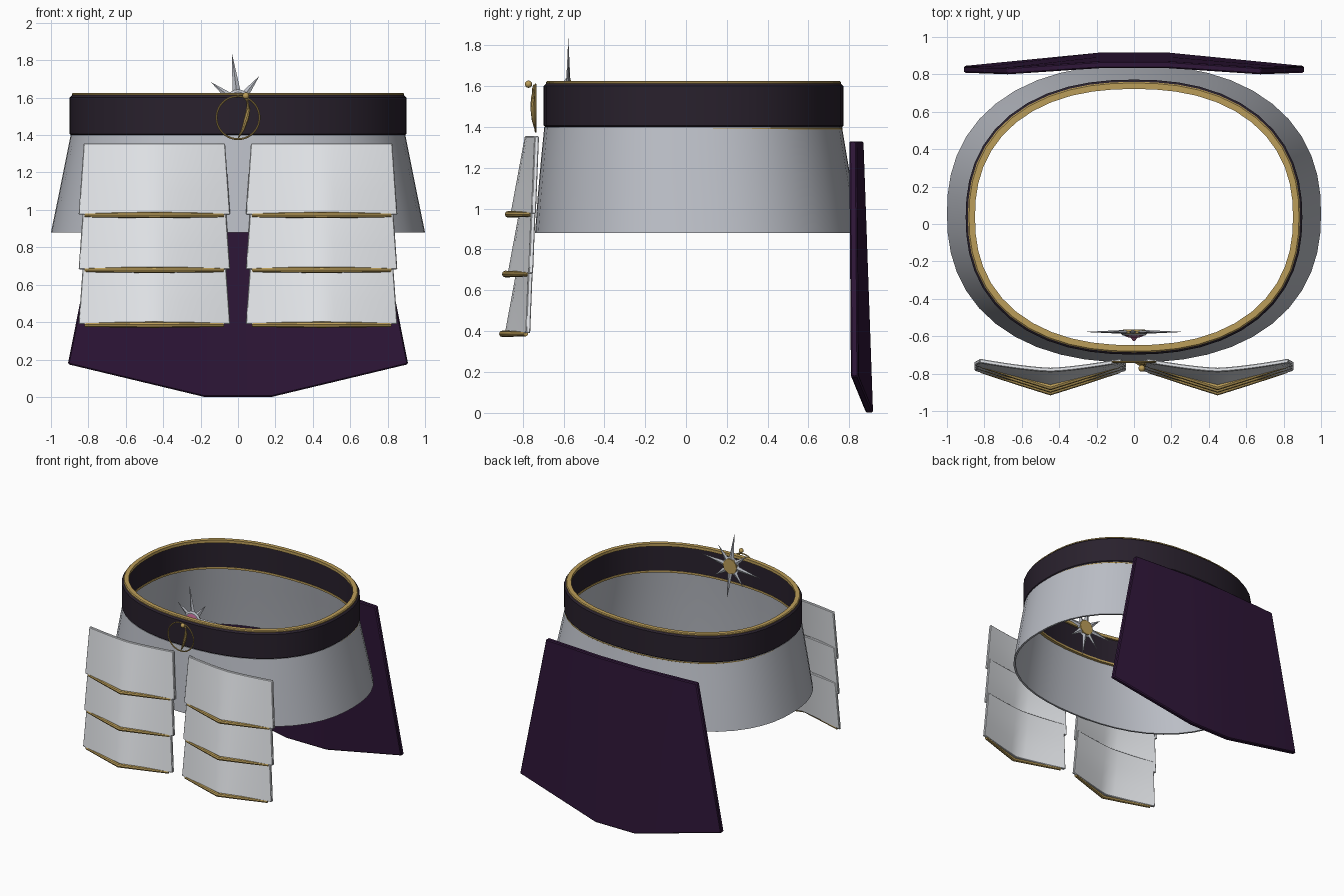
import bpy, bmesh, math
from mathutils import Vector

if "Cube" in bpy.data.objects:
    bpy.data.objects.remove(bpy.data.objects["Cube"])


def material(name, rgb):
    m = bpy.data.materials.new(name)
    m.diffuse_color = (*rgb, 1)
    m.use_nodes = True
    m.node_tree.nodes["Principled BSDF"].inputs["Base Color"].default_value = m.diffuse_color
    return m


GOLD = material("gold", (0.50, 0.34, 0.10))
DARK = material("dark_leather", (0.022, 0.015, 0.026))
CLOTH = material("purple_cloth", (0.028, 0.008, 0.04))
STEEL = material("steel", (0.50, 0.52, 0.57))
PALE = material("pale_plate", (0.80, 0.82, 0.85))
PINK = material("pink_gem", (0.45, 0.12, 0.25))


def finish(obj, mat, angle=35):
    obj.data.materials.append(mat)
    bpy.ops.object.select_all(action='DESELECT')
    bpy.context.view_layer.objects.active = obj
    obj.select_set(True)
    bpy.ops.object.shade_smooth_by_angle(angle=math.radians(angle))
    return obj


def from_bmesh(name, bm, mat, angle=35):
    bmesh.ops.recalc_face_normals(bm, faces=bm.faces)
    me = bpy.data.meshes.new(name)
    bm.to_mesh(me)
    bm.free()
    obj = bpy.data.objects.new(name, me)
    bpy.context.collection.objects.link(obj)
    return finish(obj, mat, angle)


def oval(name, profile, mat, n=48, power=2.3):
    """Closed profile of (half x, half y, centre y, z) swept round a squarish oval."""
    bm = bmesh.new()
    rings = []
    for hx, hy, cy, z in profile:
        ring = []
        for i in range(n):
            a = 2 * math.pi * i / n
            c, s = math.cos(a), math.sin(a)
            r = (abs(c) ** power + abs(s) ** power) ** (-1 / power)
            ring.append(bm.verts.new((hx * r * c, cy + hy * r * s, z)))
        rings.append(ring)
    for a, b in zip(rings, rings[1:] + rings[:1]):
        for i in range(n):
            j = (i + 1) % n
            bm.faces.new((a[i], a[j], b[j], b[i]))
    return from_bmesh(name, bm, mat)


def sheet(name, rows, thick, mat, bevel=0.004):
    """Slab from a grid of front points, thickened towards +y."""
    bm = bmesh.new()
    grids = [[[bm.verts.new((x, y + d, z)) for x, y, z in row] for row in rows]
             for d in (0, thick)]
    nr, nc = len(rows), len(rows[0])
    for g in grids:
        for r in range(nr - 1):
            for c in range(nc - 1):
                bm.faces.new((g[r][c], g[r][c + 1], g[r + 1][c + 1], g[r + 1][c]))
    border = ([(0, c) for c in range(nc)] + [(r, nc - 1) for r in range(1, nr)]
              + [(nr - 1, c) for c in range(nc - 2, -1, -1)]
              + [(r, 0) for r in range(nr - 2, 0, -1)])
    f, b = grids
    for (r, c), (s, d) in zip(border, border[1:] + border[:1]):
        bm.faces.new((f[r][c], f[s][d], b[s][d], b[r][c]))
    obj = from_bmesh(name, bm, mat, 25)
    mod = obj.modifiers.new("edge", 'BEVEL')
    mod.width = bevel
    mod.segments = 1
    return obj


def tube(name, points, radius, mat):
    """Tapered tube through (x, y, z, radius factor) points."""
    bm = bmesh.new()
    rings = []
    for i, p in enumerate(points):
        a = Vector(points[max(i - 1, 0)][:3])
        b = Vector(points[min(i + 1, len(points) - 1)][:3])
        q = (b - a).to_track_quat('Z', 'Y')
        rings.append([bm.verts.new(Vector(p[:3]) + q @ Vector((
            radius * p[3] * math.cos(k * math.pi / 4),
            radius * p[3] * math.sin(k * math.pi / 4), 0))) for k in range(8)])
    for a, b in zip(rings, rings[1:]):
        for k in range(8):
            bm.faces.new((a[k], a[(k + 1) % 8], b[(k + 1) % 8], b[k]))
    bm.faces.new(rings[0])
    bm.faces.new(rings[-1])
    return from_bmesh(name, bm, mat)


# flared waist skirt
outer = [(1.0, 0.795, 0.055, 0.88), (0.963, 0.775, 0.048, 1.06),
         (0.925, 0.75, 0.04, 1.25), (0.895, 0.73, 0.035, 1.40)]
inner = [(x - 0.015, y - 0.015, c, z) for x, y, c, z in reversed(outer)]
oval("waist_skirt", outer + inner, STEEL)


# belt with gold rims
def band(name, o, i, z0, z1, ch, mat):
    pts = [(i, z0), (o - ch, z0), (o, z0 + ch), (o, z1 - ch), (o - ch, z1), (i, z1)]
    oval(name, [(p, p - 0.165, 0.037, z) for p, z in pts], mat)


band("belt", 0.90, 0.865, 1.395, 1.613, 0.012, DARK)
band("belt_top_rim", 0.888, 0.85, 1.603, 1.626, 0.006, GOLD)
band("belt_bottom_rim", 0.896, 0.862, 1.384, 1.40, 0.005, GOLD)

# two hanging stacks of three keeled plates, each with a gold trim
for side, sx in (("left", -1), ("right", 1)):
    for k in range(3):
        dz, dy, cx = -0.293 * k, -0.014 * k, 0.447 * sx
        rows = []
        for t in (0, 0.33, 0.67, 1):
            half = 0.378 + 0.027 * t
            row = []
            for j in range(-6, 7):
                u = j / 6
                d = 1 - abs(u) ** (1.4 - 0.3 * t)
                y = -0.742 - 0.015 * t - d * (0.048 + 0.055 * t)
                row.append((cx + half * u, y + dy, 1.355 - 0.38 * t + dz))
            rows.append(row)
        sheet(f"{side}_plate_{k + 1}", rows, 0.022, PALE)
        z = 0.972 + dz
        tube(f"{side}_plate_trim_{k + 1}",
             [(cx - 0.37, -0.757 + dy, z, 0.8), (cx - 0.18, -0.817 + dy, z, 0.95),
              (cx, -0.872 + dy, z, 1.1), (cx + 0.18, -0.817 + dy, z, 0.95),
              (cx + 0.37, -0.757 + dy, z, 0.8)], 0.015, GOLD)

# back cloth panel, flat in the middle and folded at the sides
rows = []
for t in (0, 0.5, 1):
    w = 0.68 + 0.23 * t
    ye, yc = 0.80 + 0.008 * t, 0.833 + 0.047 * t
    ze, zc = 1.33 - 1.155 * t, 1.33 - 1.33 * t
    rows.append([(-w, ye, ze), (-0.18, yc, zc), (0.18, yc, zc), (w, ye, ze)])
sheet("back_cloth", rows, 0.037, CLOTH, 0.007)

# buckle on the front: thin ring, curved blade and bead
bpy.ops.mesh.primitive_torus_add(major_radius=0.115, minor_radius=0.005, major_segments=40,
                                 minor_segments=8, location=(0, -0.737, 1.493),
                                 rotation=(math.pi / 2, 0, 0))
bpy.context.object.name = "buckle_ring"
finish(bpy.context.object, GOLD)
tube("buckle_blade", [(0.0, -0.738, 1.382, 0.2), (0.027, -0.747, 1.43, 0.7),
                      (0.046, -0.75, 1.49, 1), (0.055, -0.75, 1.54, 0.9),
                      (0.05, -0.748, 1.585, 0.6), (0.03, -0.745, 1.606, 0.3)], 0.013, GOLD)
bpy.ops.mesh.primitive_uv_sphere_add(segments=16, ring_count=8, radius=0.018,
                                     location=(0.042, -0.772, 1.61))
bpy.context.object.name = "buckle_bead"
finish(bpy.context.object, GOLD)

# eight-pointed star standing inside the belt front
SC = Vector((0, -0.577, 1.57))
bm = bmesh.new()
for i in range(8):
    a = math.radians(97 + 45 * i)
    r = 0.272 if i % 2 == 0 else 0.185
    d = Vector((math.cos(a), 0, math.sin(a)))
    s = Vector((-d.z, 0, d.x)) * 0.024
    h = Vector((0, 0.011, 0))
    base = [bm.verts.new(SC + d * 0.04 + o) for o in (s, h, -s, -h)]
    tip = bm.verts.new(SC + d * r)
    bm.faces.new(base)
    for k in range(4):
        bm.faces.new((base[k], base[(k + 1) % 4], tip))
from_bmesh("star_points", bm, STEEL, 20)


def disc(name, r1, r2, depth, y, mat, n=24):
    bpy.ops.mesh.primitive_cone_add(vertices=n, radius1=r1, radius2=r2, depth=depth,
                                    location=(0, y, SC.z), rotation=(math.pi / 2, 0, 0))
    bpy.context.object.name = name
    finish(bpy.context.object, mat)


# star hub, backing and gem
disc("star_hub", 0.06, 0.06, 0.026, -0.577, GOLD)
disc("star_backing", 0.073, 0.06, 0.01, -0.59, STEEL)
disc("star_gem_base", 0.06, 0.03, 0.014, -0.6, PINK, 12)
disc("star_gem", 0.022, 0.004, 0.02, -0.615, PINK, 8)
